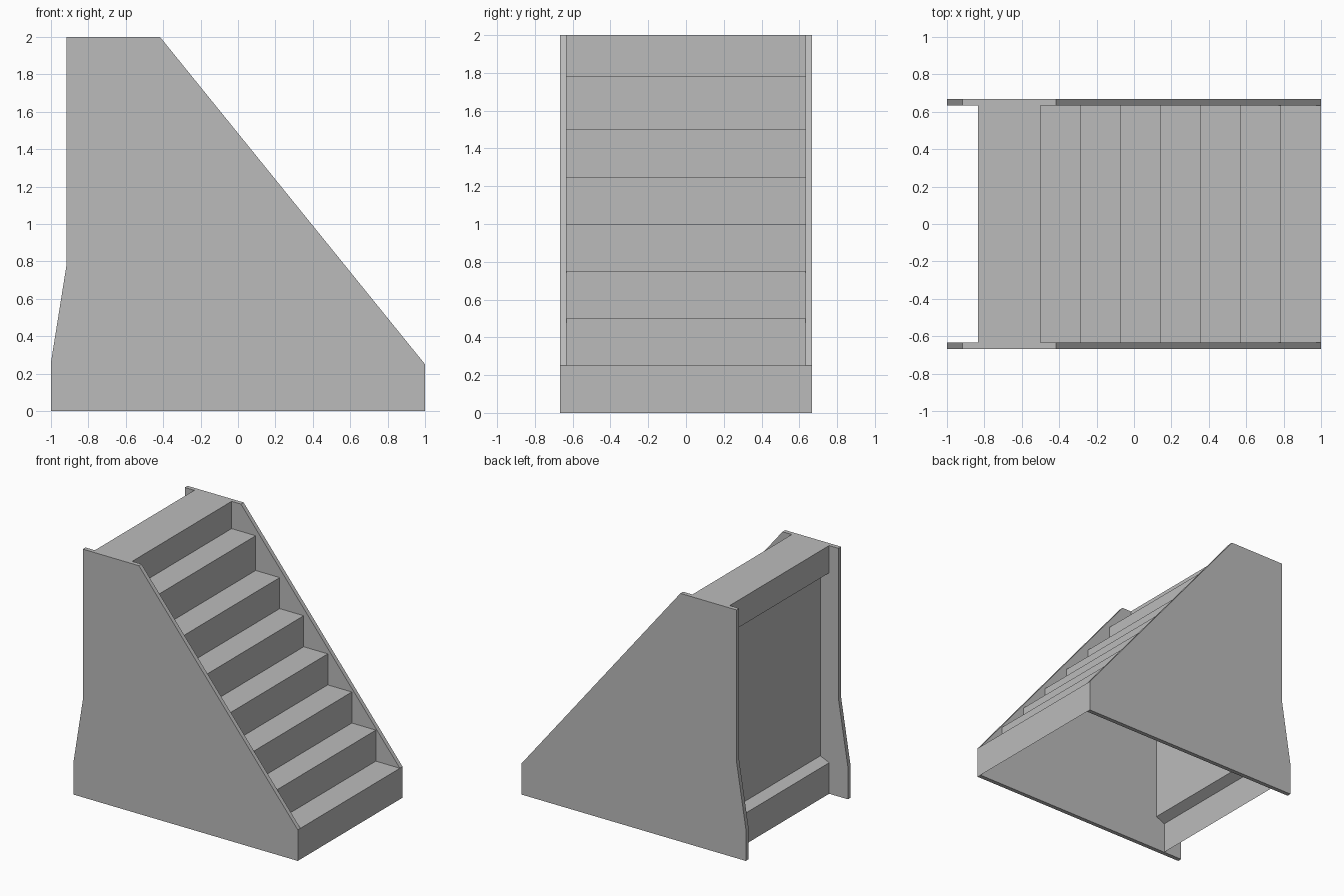
import bpy
import bmesh

cube = bpy.data.objects.get("Cube")
if cube:
    bpy.data.objects.remove(cube, do_unlink=True)

grey = bpy.data.materials.new("plain_grey")
grey.use_nodes = True
colour = (0.5, 0.5, 0.5, 1)
grey.diffuse_color = colour
grey.node_tree.nodes["Principled BSDF"].inputs["Base Color"].default_value = colour

OUTER, INNER = 0.667, 0.633   # half widths at the side panel faces


def finish(name, bm):
    mesh = bpy.data.meshes.new(name)
    bm.to_mesh(mesh)
    bm.free()
    mesh.materials.append(grey)
    bpy.context.collection.objects.link(bpy.data.objects.new(name, mesh))


def side_panel(name, y, thickness):
    """Solid board cut to the staircase outline."""
    outline = [(-1, 0), (1, 0), (1, 0.25), (-0.417, 2),
               (-0.917, 2), (-0.917, 0.78), (-1, 0.26)]
    bm = bmesh.new()
    face = bm.faces.new([bm.verts.new((x, y, z)) for x, z in outline])
    swept = bmesh.ops.extrude_face_region(bm, geom=[face])["geom"]
    moved = [v for v in swept if isinstance(v, bmesh.types.BMVert)]
    bmesh.ops.translate(bm, verts=moved, vec=(0, thickness, 0))
    bmesh.ops.recalc_face_normals(bm, faces=bm.faces)
    finish(name, bm)


def folded_sheet(name, profile):
    """Thin sheet following a profile, spanning between the panels."""
    bm = bmesh.new()
    rows = [[bm.verts.new((x, y, z)) for y in (-INNER, INNER)] for x, z in profile]
    for (a, b), (c, d) in zip(rows, rows[1:]):
        bm.faces.new((a, b, d, c))
    finish(name, bm)


# Side panels
side_panel("right_side_panel", -OUTER, OUTER - INNER)
side_panel("left_side_panel", INNER, OUTER - INNER)

# Risers and treads, ending in the top platform
STEPS = 8
run = 1.5 / (STEPS - 1)
stairs = [(1, 0)]
for i in range(STEPS):
    height = 1.78 if i == STEPS - 2 else 0.25 * (i + 1)
    x = 1 - run * i
    stairs += [(x, height), (x - run, height)]
stairs[-1] = (-0.833, 2)
folded_sheet("stair_treads", stairs)

# Recessed back wall with top and bottom rails
folded_sheet("back_wall", [(-0.833, 2), (-0.833, 1.78), (-0.755, 1.75),
                           (-0.755, 0.285), (-0.833, 0.25), (-0.833, 0)])
